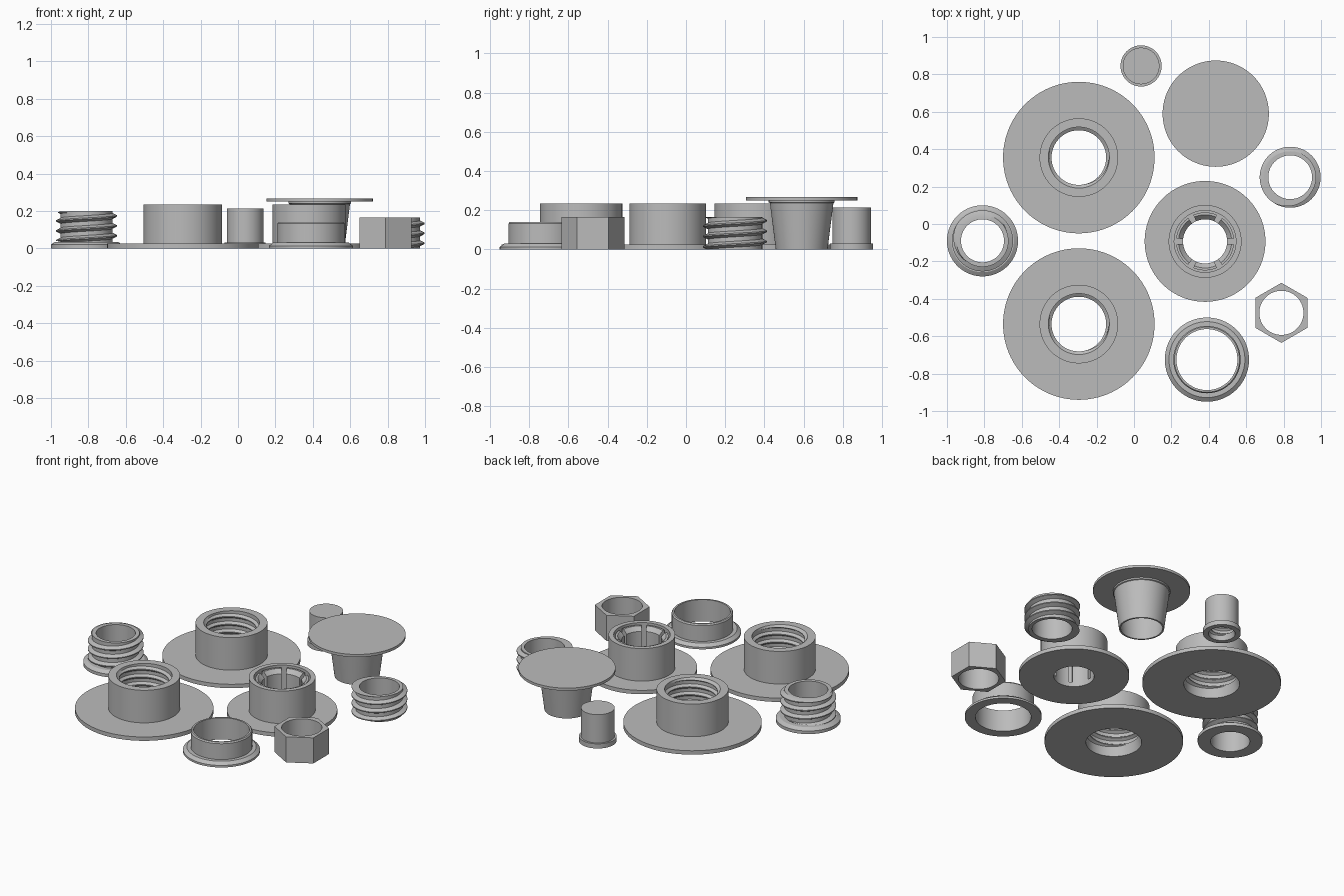
import bpy, bmesh, math

if "Cube" in bpy.data.objects:
    bpy.data.objects.remove(bpy.data.objects["Cube"])

TAU = 2 * math.pi
grey = bpy.data.materials.new("light grey plastic")
grey.diffuse_color = (0.5, 0.5, 0.5, 1)
grey.use_nodes = True
grey.node_tree.nodes["Principled BSDF"].inputs["Base Color"].default_value = grey.diffuse_color


def lathe(name, centre, rows, a0=0.0, a1=TAU, n=96):
    """Revolve a closed profile; each row is (r, z) or a function of the angle."""
    bm = bmesh.new()
    cols = []
    for j in range(n + 1):
        t = a0 + (a1 - a0) * j / n
        col = []
        for row in rows:
            r, z = row(t) if callable(row) else row
            col.append(bm.verts.new((r * math.cos(t), r * math.sin(t), z)))
        cols.append(col)
    m = len(rows)
    for a, b in zip(cols, cols[1:]):
        for k in range(m):
            bm.faces.new((a[k], b[k], b[(k + 1) % m], a[(k + 1) % m]))
    if a1 - a0 < TAU - 0.001:
        bm.faces.new(cols[0])
        bm.faces.new(cols[-1])
    bmesh.ops.remove_doubles(bm, verts=bm.verts, dist=1e-5)
    bmesh.ops.recalc_face_normals(bm, faces=bm.faces)
    me = bpy.data.meshes.new(name)
    bm.to_mesh(me)
    bm.free()
    me.materials.append(grey)
    me.shade_smooth()
    me.set_sharp_from_angle(angle=math.radians(30))
    ob = bpy.data.objects.new(name, me)
    ob.location = (centre[0], centre[1], 0)
    bpy.context.collection.objects.link(ob)
    return ob


def thread(root, crest, z0, z1, pitch):
    """Rows, bottom to top, of a helical ridge between z0 and z1."""
    keys = [(0, 0), (0.22, 0), (0.45, 1), (0.57, 1), (0.8, 0), (1, 0)]

    def height(f):
        f %= 1.0
        for (p, a), (q, b) in zip(keys, keys[1:]):
            if f <= q:
                return a + (b - a) * (f - p) / (q - p)
        return 0

    def make(level):
        def row(t):
            turn = t / TAU
            z = min(max(z0 + pitch * (level + turn), z0), z1)
            return root + (crest - root) * height((z - z0) / pitch - turn), z
        return row

    turns = math.ceil((z1 - z0) / pitch)
    return [make(k + f) for k in range(-1, turns + 1) for f, _ in keys[:-1]]


def down(rows):
    return rows[::-1]


# Two large flanges with internally threaded collars
for label, y in (("back", 0.355), ("front", -0.535)):
    lathe("large_flange_" + label, (-0.295, y),
          [(0.163, 0), (0.405, 0), (0.405, 0.025), (0.21, 0.025), (0.21, 0.235), (0.163, 0.235)]
          + down(thread(0.163, 0.146, 0.06, 0.222, 0.05)))

# Medium flange with a ring of clamping fingers in its collar
SOCKET = (0.38, -0.093)
lathe("socket_flange", SOCKET,
      [(0.118, 0), (0.323, 0), (0.323, 0.025), (0.195, 0.025), (0.195, 0.235),
       (0.165, 0.235), (0.165, 0.03), (0.118, 0.03)])
for i in range(6):
    mid = math.radians(60 * i + 30)
    half = math.radians(24)
    lathe(f"socket_finger_{i + 1}", SOCKET,
          [(0.118, 0.02), (0.155, 0.02), (0.155, 0.225), (0.142, 0.225), (0.118, 0.2)],
          mid - half, mid + half, 14)

# Threaded sleeve with a bevelled foot
lathe("footed_sleeve", (-0.81, -0.09),
      [(0.115, 0), (0.19, 0), (0.19, 0.02), (0.168, 0.035), (0.139, 0.035)]
      + thread(0.139, 0.163, 0.04, 0.192, 0.053)
      + [(0.139, 0.2), (0.115, 0.2)])

# Plain threaded sleeve
lathe("threaded_sleeve", (0.835, 0.25),
      [(0.117, 0), (0.139, 0)] + thread(0.139, 0.163, 0, 0.165, 0.053)
      + [(0.139, 0.165), (0.117, 0.165)])


# Hexagonal nut
def hexagon(z):
    def row(t):
        off = (t + math.pi / 6) % (math.pi / 3) - math.pi / 6
        return 0.139 / math.cos(off), z
    return row


lathe("hex_nut", (0.788, -0.475), [(0.118, 0), hexagon(0), hexagon(0.165), (0.118, 0.165)])

# Short collar ring with a bevelled foot
lathe("collar_ring", (0.39, -0.725),
      [(0.163, 0), (0.225, 0), (0.225, 0.013), (0.203, 0.03), (0.18, 0.03),
       (0.18, 0.132), (0.174, 0.14), (0.163, 0.14)])

# Small closed cap, threaded inside
lathe("small_cap", (0.038, 0.845),
      [(0.078, 0), (0.11, 0), (0.11, 0.03), (0.098, 0.03), (0.098, 0.213), (0, 0.213), (0, 0.19), (0.078, 0.19)]
      + down(thread(0.078, 0.066, 0.03, 0.17, 0.04)))

# Tapered hollow plug hanging from a wide disc
lathe("tapered_plug", (0.437, 0.59),
      [(0.122, 0), (0.132, 0), (0.162, 0.237), (0.168, 0.24), (0.168, 0.25), (0.284, 0.25),
       (0.284, 0.267), (0, 0.267), (0, 0.25), (0.152, 0.25)])
